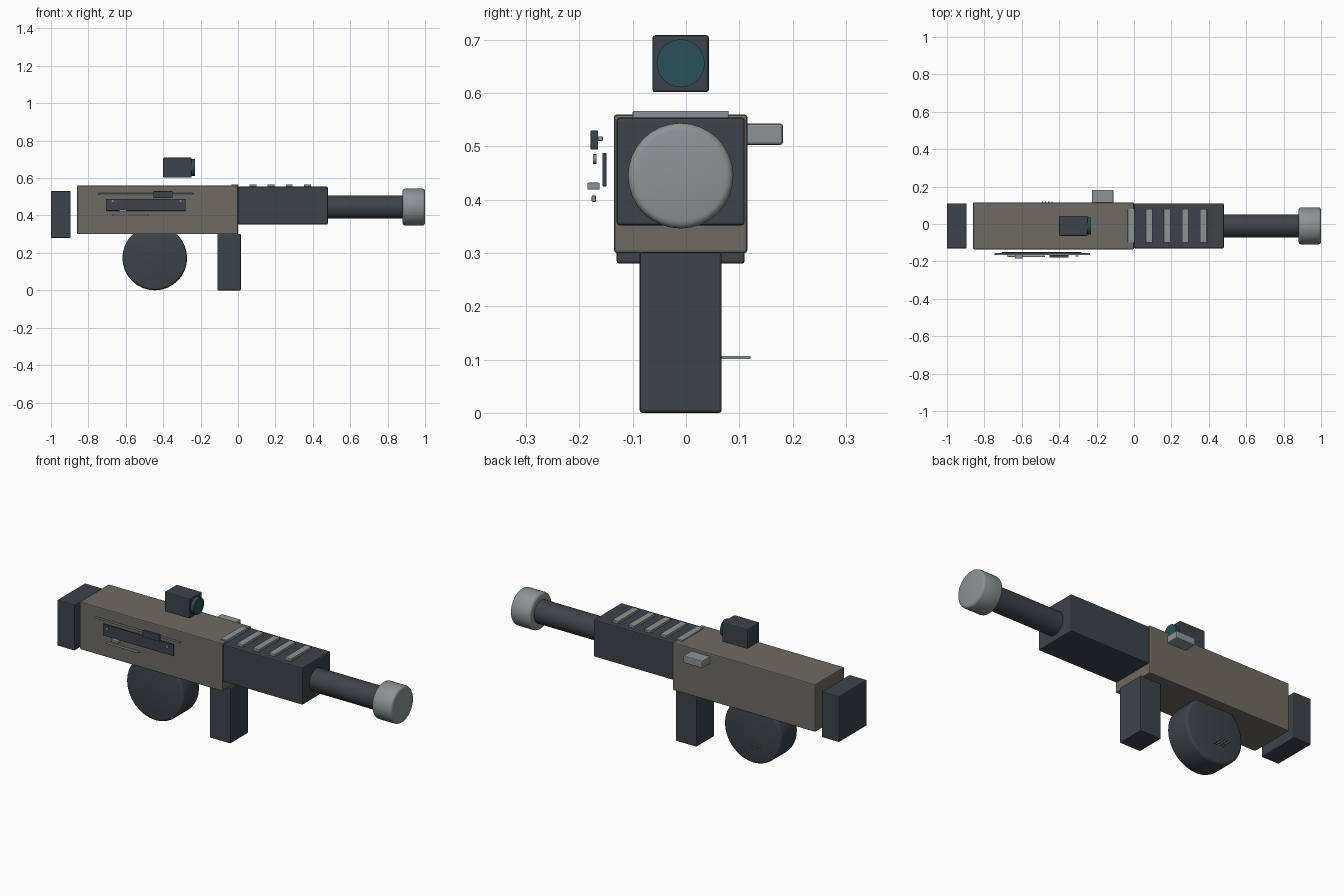
import bpy, bmesh, math
from mathutils import Matrix, Vector

default = bpy.data.objects.get("Cube")
if default:
    bpy.data.objects.remove(default, do_unlink=True)


def material(name, rgb):
    m = bpy.data.materials.new(name)
    m.use_nodes = True
    m.diffuse_color = (*rgb, 1)
    m.node_tree.nodes["Principled BSDF"].inputs["Base Color"].default_value = (*rgb, 1)
    return m


olive = material("olive grey", (0.155, 0.146, 0.12))
dark = material("dark gunmetal", (0.046, 0.056, 0.068))
metal = material("light steel", (0.265, 0.295, 0.30))
glass = material("teal glass", (0.024, 0.08, 0.098))


def finish(bm, name, mat, bevel, segments, smooth_angle):
    # Round only the hard edges, then turn the bmesh into an object
    if bevel:
        hard = [e for e in bm.edges if e.calc_face_angle(0) > 1]
        bmesh.ops.bevel(bm, geom=hard, offset=bevel, segments=segments,
                        profile=0.5, affect='EDGES', clamp_overlap=True)
    bmesh.ops.recalc_face_normals(bm, faces=bm.faces[:])
    mesh = bpy.data.meshes.new(name)
    bm.to_mesh(mesh)
    bm.free()
    mesh.materials.append(mat)
    ob = bpy.data.objects.new(name, mesh)
    bpy.context.collection.objects.link(ob)
    if smooth_angle:
        bpy.ops.object.select_all(action='DESELECT')
        ob.select_set(True)
        bpy.context.view_layer.objects.active = ob
        bpy.ops.object.shade_smooth_by_angle(angle=math.radians(smooth_angle))
    return ob


def block(name, mat, x, y, z, bevel=0.005):
    # Box given by its low and high limit on each axis
    lo, hi = Vector((x[0], y[0], z[0])), Vector((x[1], y[1], z[1]))
    bm = bmesh.new()
    bmesh.ops.create_cube(bm, size=1, matrix=Matrix.Translation((lo + hi) / 2)
                          @ Matrix.Diagonal((*(hi - lo), 1)))
    return finish(bm, name, mat, bevel, 2, 0)


def cylinder(name, mat, center, radius, length, axis, bevel=0, segments=3, sides=32, angle=40):
    turn = Matrix.Rotation(math.pi / 2, 4, 'Y' if axis == 'X' else 'X')
    bm = bmesh.new()
    bmesh.ops.create_cone(bm, cap_ends=True, segments=sides, radius1=radius, radius2=radius,
                          depth=length, matrix=Matrix.Translation(center) @ turn)
    return finish(bm, name, mat, bevel, segments, angle)


MID = -0.01      # centre plane of the body
BORE = 0.445     # barrel height

# Body, stock pad, fore-end and grip
block("receiver", olive, (-0.86, 0), (-0.135, 0.115), (0.30, 0.56))
block("stock_pad", dark, (-1, -0.895), (-0.13, 0.11), (0.28, 0.53))
block("handguard", dark, (0, 0.48), (-0.13, 0.11), (0.352, 0.554))
block("grip", dark, (-0.11, 0.015), (-0.087, 0.067), (0, 0.302))

# Barrel and muzzle
cylinder("barrel", dark, (0.69, MID, BORE), 0.062, 0.44, 'X')
cylinder("muzzle", metal, (0.94, MID, BORE), 0.099, 0.12, 'X', bevel=0.014)

# Round magazine with thin pins on its back
cylinder("drum_magazine", dark, (-0.445, MID, 0.173), 0.173, 0.145, 'Y', bevel=0.014)
for i in range(4):
    x = -0.493 + 0.017 * i
    block(f"magazine_pin_{i + 1}", metal, (x, x + 0.006), (0.055, 0.121), (0.101, 0.107), 0)

# Sight and lens
block("sight_body", dark, (-0.40, -0.248), (-0.063, 0.043), (0.602, 0.709))
cylinder("sight_lens", glass, (-0.244, MID, 0.656), 0.045, 0.03, 'X')

# Cross ribs on the fore-end
for i in range(5):
    x = -0.034 + 0.0965 * i
    block(f"top_rib_{i + 1}", metal, (x, x + 0.037), (-0.10, 0.08), (0.55, 0.567), 0.002)

# Charging handle on the back side
block("charging_handle", metal, (-0.225, -0.11), (0.105, 0.182), (0.503, 0.543))

# Side plate with its slide rail and small fittings
block("side_plate", dark, (-0.705, -0.28), (-0.157, -0.149), (0.425, 0.488), 0.002)
block("slide_rail", metal, (-0.745, -0.235), (-0.166, -0.156), (0.510, 0.519), 0.002)
block("slide_latch", dark, (-0.452, -0.35), (-0.179, -0.165), (0.494, 0.53), 0.002)
for side, x in (("rear", -0.67), ("front", -0.307)):
    cylinder(f"{side}_screw", metal, (x, -0.1715, 0.4765), 0.009, 0.007, 'Y', sides=12)
block("selector_rod", metal, (-0.67, -0.475), (-0.177, -0.169), (0.396, 0.408), 0.002)
block("selector_lever", metal, (-0.637, -0.595), (-0.185, -0.162), (0.419, 0.432), 0.002)
